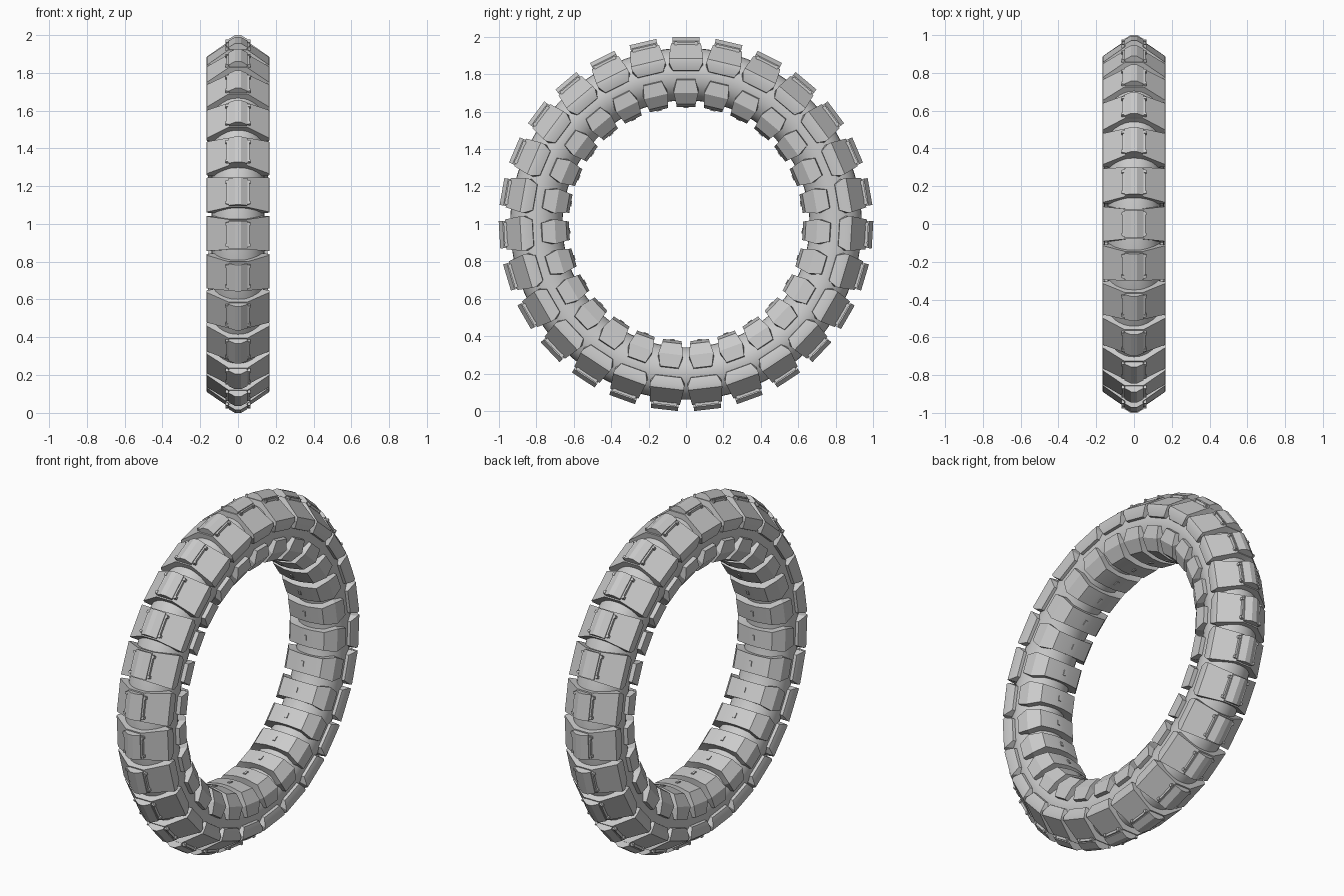
import bpy
import bmesh
import math
from mathutils import Matrix, Vector

if "Cube" in bpy.data.objects:
    bpy.data.objects.remove(bpy.data.objects["Cube"], do_unlink=True)

COUNT = 27
CORE = 0.8

grey = bpy.data.materials.new("tread grey")
grey.use_nodes = True
grey.diffuse_color = (0.6, 0.6, 0.6, 1)
grey.node_tree.nodes["Principled BSDF"].inputs["Base Color"].default_value = (0.6, 0.6, 0.6, 1)


def finish(bm, name, angle=25):
    bmesh.ops.recalc_face_normals(bm, faces=bm.faces)
    mesh = bpy.data.meshes.new(name)
    bm.to_mesh(mesh)
    bm.free()
    mesh.materials.append(grey)
    obj = bpy.data.objects.new(name, mesh)
    bpy.context.collection.objects.link(obj)
    bpy.ops.object.select_all(action="DESELECT")
    obj.select_set(True)
    bpy.context.view_layer.objects.active = obj
    bpy.ops.object.shade_smooth_by_angle(angle=math.radians(angle))
    return obj


def around(bm, build):
    """Repeat a part, built upright at the top, around the wheel axis."""
    for i in range(COUNT):
        start = set(bm.verts)
        build(bm)
        new = [v for v in bm.verts if v not in start]
        turn = Matrix.Rotation(math.tau * i / COUNT, 4, "X")
        bmesh.ops.transform(bm, matrix=Matrix.Translation((0, 0, 1)) @ turn, verts=new)


def plate(sections):
    """Sections run from centre to edge: x, radius, half width, depth."""
    full = [(-x, r, w, d) for x, r, w, d in reversed(sections)] + sections

    def build(bm):
        loops = []
        for x, r, w, d in full:
            # sink the underside toward the core of the ring
            out = Vector((x, 0, r))
            under = out + (Vector((0, 0, CORE)) - out).normalized() * d
            loops.append([bm.verts.new((p.x, s * w, p.z))
                          for p, s in ((out, -1), (out, 1), (under, 1), (under, -1))])
        for a, b in zip(loops, loops[1:]):
            for k in range(4):
                n = (k + 1) % 4
                bm.faces.new((a[k], a[n], b[n], b[k]))
        bm.faces.new(loops[0])
        bm.faces.new(loops[-1])
    return build


def box(center, size):
    def build(bm):
        m = Matrix.Translation(center) @ Matrix.Diagonal((*size, 1))
        bmesh.ops.create_cube(bm, size=1, matrix=m)
    return build


# Ring body
bpy.ops.mesh.primitive_torus_add(major_radius=CORE, minor_radius=0.14, major_segments=108,
                                 minor_segments=32, location=(0, 0, 1),
                                 rotation=(0, math.pi / 2, 0))
ring = bpy.context.object
ring.name = "ring_body"
ring.data.materials.append(grey)
bpy.ops.object.shade_smooth()

# Outer tread plates with folded side flaps
bm = bmesh.new()
around(bm, plate([(0.05, 0.965, 0.08, 0.06), (0.165, 0.885, 0.092, 0.06),
                  (0.168, 0.865, 0.092, 0.06), (0.155, 0.82, 0.07, 0.05)]))
finish(bm, "outer_plates")

# Raised centre ridges
bm = bmesh.new()
around(bm, plate([(0.015, 0.999, 0.073, 0.08), (0.05, 0.978, 0.073, 0.08)]))
finish(bm, "centre_ridges")

# Pins along both ridge edges, with a small peg at each end
bm = bmesh.new()
for side in (-1, 1):
    around(bm, box((side * 0.055, 0, 0.966), (0.01, 0.13, 0.014)))
    for end in (-1, 1):
        around(bm, box((side * 0.06, end * 0.055, 0.966), (0.014, 0.014, 0.018)))
finish(bm, "ridge_pins")

# Inner plates
bm = bmesh.new()
around(bm, plate([(0.03, 0.625, 0.05, 0.05), (0.11, 0.64, 0.052, 0.05),
                  (0.155, 0.7, 0.066, 0.04), (0.16, 0.77, 0.05, 0.04)]))
finish(bm, "inner_plates")

# Small studs in the middle of the inner plates
bm = bmesh.new()
around(bm, box((0, 0, 0.624), (0.014, 0.028, 0.008)))
finish(bm, "inner_studs")
